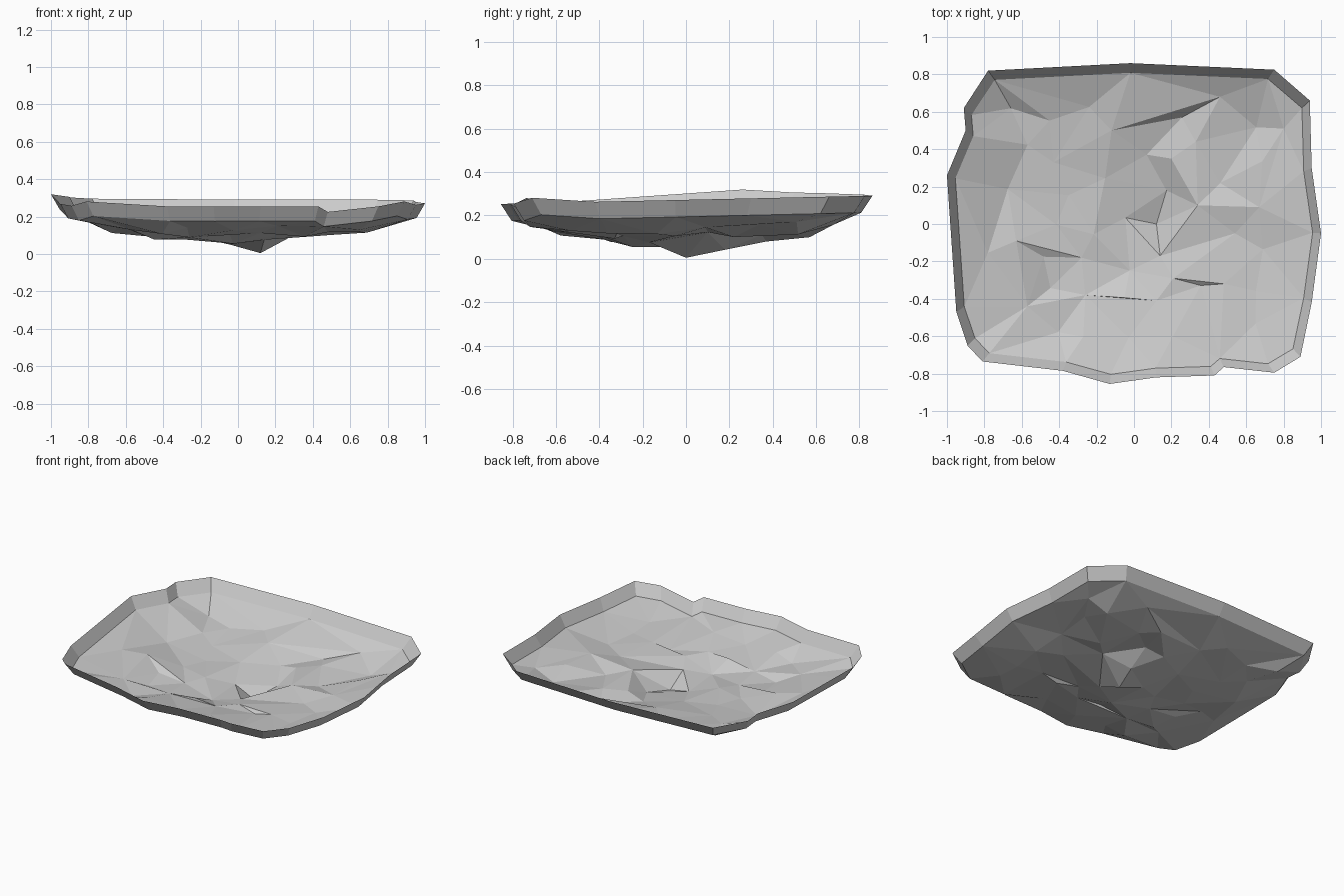
import bpy, bmesh, random
from mathutils import Vector
from mathutils.geometry import delaunay_2d_cdt

if "Cube" in bpy.data.objects:
    bpy.data.objects.remove(bpy.data.objects["Cube"])

random.seed(4)

# Rim outline seen from above, counter-clockwise from the front left corner
OUTLINE = [(-.81, -.735), (-.38, -.785), (-.13, -.855), (.12, -.82), (.43, -.81),
           (.48, -.765), (.75, -.795), (.89, -.71), (.95, -.42), (1, -.05),
           (.95, .3), (.94, .66), (.75, .825), (-.02, .86), (-.78, .82),
           (-.91, .62), (-.9, .5), (-1, .26), (-.95, -.47), (-.89, -.65)]

# Main floor folds: chains of (x, y, height offset from the shallow bowl)
FOLDS = [[(-.43, .33, .01), (-.12, .5, .035), (.46, .68, .02)],
         [(-.57, -.44, .02), (-.26, -.38, 0), (.12, -.41, .02)],
         [(.33, .44, .03), (.34, .1, .05), (.67, .09, .02), (.8, .51, .02)],
         [(.14, -.17, .02), (.12, 0, -.034)],
         [(.21, -.29, .03), (.48, -.32, .02), (.54, -.05, 0)],
         [(-.63, -.09, .03), (-.28, -.18, 0)]]


def bowl(x, y):
    pit = .03 * max(0, 1 - Vector((x - .12, y)).length / .35)
    return .067 + .13 * max(abs(x), 1.08 * abs(y)) ** 2 - pit


def rim_height(i, x, y):
    left_rise = .09 * max(0, -x - .5) * max(0, 1 - abs(y - .2) / .8)
    corner = .025 if i in (0, 7) else 0  # raised front corners
    dip = .03 if i == 5 else 0           # notch in the front edge
    return .272 + .022 * y + left_rise + corner - dip


# Rim and the wall base ring inside it
n = len(OUTLINE)
rim = [Vector((x, y, rim_height(i, x, y))) for i, (x, y) in enumerate(OUTLINE)]
pts = [Vector((p.x * .955, p.y * .94, p.z - .078)) for p in rim]

# Fold points joined by crease edges
creases = []
for chain in FOLDS:
    start = len(pts)
    pts += [Vector((x, y, bowl(x, y) + dz)) for x, y, dz in chain]
    creases += [(i, i + 1) for i in range(start, len(pts) - 1)]

# Crumpled scatter filling the rest of the floor
for i in range(-4, 5):
    for j in range(-4, 5):
        x = i * .21 + random.uniform(-.07, .07)
        y = j * .19 + random.uniform(-.06, .06)
        inside = abs(x) < .85 and abs(y) < .69 and abs(x) + abs(y) < 1.4
        if inside and all((p.xy - Vector((x, y))).length > .12 for p in pts):
            pts.append(Vector((x, y, bowl(x, y) + random.uniform(-.018, .03))))

verts, _, faces, origins, _, _ = delaunay_2d_cdt(
    [p.xy for p in pts], creases, [list(range(n))], 1, 1e-5)

# Floor sheet
bm = bmesh.new()
floor, ring = [], {}
for v, src in zip(verts, origins):
    z = pts[src[0]].z if src else bowl(v.x, v.y)
    floor.append(bm.verts.new((v.x, v.y, z)))
    for s in src:
        ring[s] = floor[-1]
for f in faces:
    bm.faces.new([floor[i] for i in f])

# Sloped wall band up to the open rim
top = [bm.verts.new(p) for p in rim]
for i in range(n):
    j = (i + 1) % n
    bm.faces.new((ring[i], top[i], top[j], ring[j]))
bmesh.ops.recalc_face_normals(bm, faces=bm.faces)
if sum(f.normal.z for f in bm.faces) < 0:
    bmesh.ops.reverse_faces(bm, faces=bm.faces)

mesh = bpy.data.meshes.new("crumpled_tray")
bm.to_mesh(mesh)
bm.free()
tray = bpy.data.objects.new("crumpled_tray", mesh)
bpy.context.collection.objects.link(tray)
